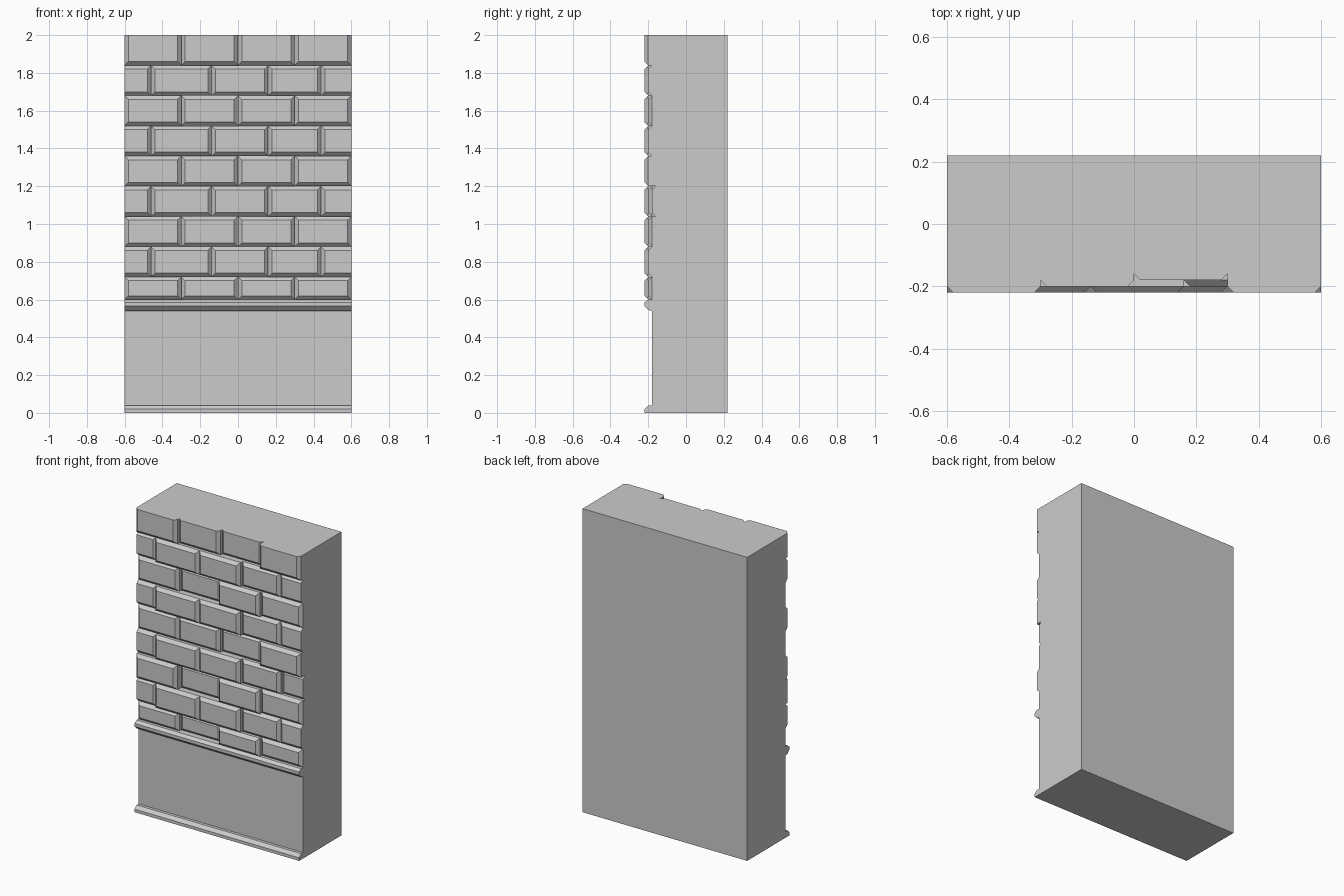
import bpy
import bmesh

cube = bpy.data.objects.get("Cube")
if cube:
    bpy.data.objects.remove(cube, do_unlink=True)

stone = bpy.data.materials.new("grey stone")
stone.use_nodes = True
GREY = (0.6, 0.6, 0.6, 1)
stone.diffuse_color = GREY
stone.node_tree.nodes["Principled BSDF"].inputs["Base Color"].default_value = GREY

HALF, BACK, CORE, BEVEL = 0.6, 0.22, -0.16, 0.02


def finish(bm, name):
    bmesh.ops.recalc_face_normals(bm, faces=bm.faces)
    mesh = bpy.data.meshes.new(name)
    bm.to_mesh(mesh)
    bm.free()
    mesh.materials.append(stone)
    obj = bpy.data.objects.new(name, mesh)
    bpy.context.collection.objects.link(obj)


def add_brick(bm, x0, x1, z0, z1, face, left, right, top):
    """Block with a chamfered front; outer cut sides stay square."""
    def ring(y, inset):
        a, b = x0 + inset * left, x1 - inset * right
        c, d = z0 + inset, z1 - inset * top
        return [bm.verts.new((x, y, z)) for x, z in ((a, c), (b, c), (b, d), (a, d))]

    rings = [ring(CORE + 0.01, 0), ring(face + BEVEL, 0), ring(face, BEVEL)]
    for r, s in zip(rings, rings[1:]):
        for i in range(4):
            j = (i + 1) % 4
            # zero-area corners are avoided by skipping collapsed quads
            if (r[i].co - s[i].co).length + (r[j].co - s[j].co).length > 1e-6:
                bm.faces.new((r[i], r[j], s[j], s[i]))
    bm.faces.new(rings[0])
    bm.faces.new(rings[-1])
    return rings


# Wall body: side profile with plinth, plain panel and ledge moulding
profile = [(BACK, 0), (-0.22, 0), (-0.22, 0.02), (-0.2, 0.04), (-0.18, 0.04),
           (-0.18, 0.54), (-0.2, 0.545), (-0.22, 0.565), (-0.22, 0.585),
           (-0.2, 0.6), (CORE, 0.6), (CORE, 2), (BACK, 2)]
bm = bmesh.new()
side = bm.faces.new([bm.verts.new((-HALF, y, z)) for y, z in profile])
extruded = bmesh.ops.extrude_face_region(bm, geom=[side])
moved = [v for v in extruded["geom"] if isinstance(v, bmesh.types.BMVert)]
bmesh.ops.translate(bm, verts=moved, vec=(2 * HALF, 0, 0))
finish(bm, "wall_body")

# Brick courses from the bottom up; each digit is how far a brick stands out
courses = ["1021", "12211", "2021", "12210", "1102", "12211", "1021", "12211", "2102"]
full_joints = [-HALF, -0.3, 0, 0.3, HALF]
offset_joints = [-HALF, -0.46, -0.14, 0.16, 0.44, HALF]
for row, depths in enumerate(courses):
    offset = row % 2 == 1
    joints = offset_joints if offset else full_joints
    top_z = 0.72 + 0.16 * row
    low_z = max(0.6, top_z - 0.16)
    bm = bmesh.new()
    for i, depth in enumerate(depths):
        cut_left = offset and i == 0
        cut_right = offset and i == len(depths) - 1
        add_brick(bm, joints[i], joints[i + 1], low_z, top_z,
                  -0.18 - 0.02 * int(depth),
                  not cut_left, not cut_right, row < len(courses) - 1)
    finish(bm, f"brick_course_{row + 1}")
